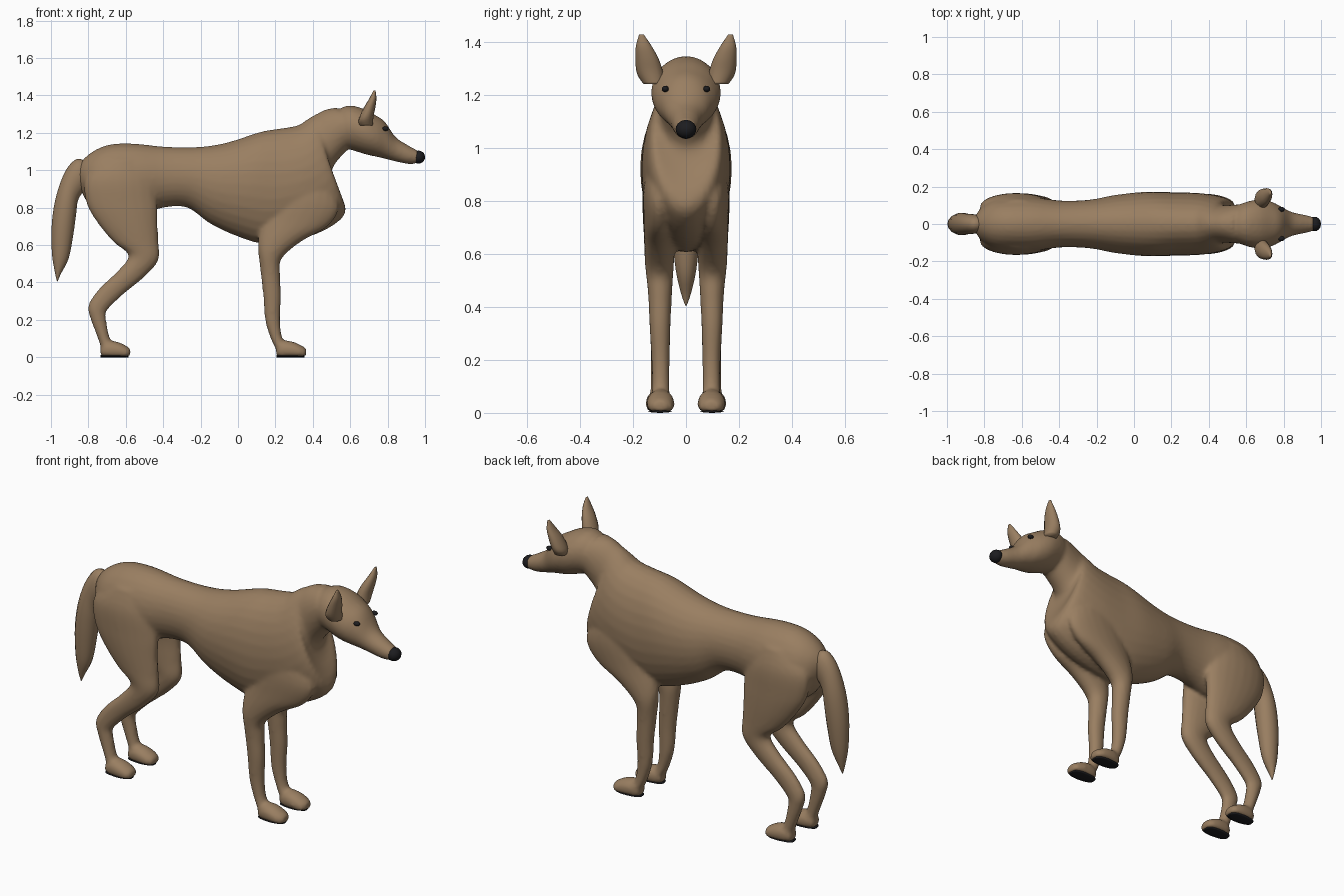
import bpy, bmesh, math
from mathutils import Vector


def material(name, rgb):
    m = bpy.data.materials.new(name)
    m.diffuse_color = (*rgb, 1)
    return m


FUR = material("tan fur", (0.32, 0.21, 0.12))
BLACK = material("black skin", (0.012, 0.012, 0.014))


def catmull(p0, p1, p2, p3, t):
    return [0.5 * (2 * b + (c - a) * t + (2 * a - 5 * b + 4 * c - d) * t * t
                   + (3 * b - a - 3 * c + d) * t ** 3)
            for a, b, c, d in zip(p0, p1, p2, p3)]


def smooth_stations(st, steps=4):
    out = []
    for i in range(len(st) - 1):
        p0, p3 = st[max(i - 1, 0)], st[min(i + 2, len(st) - 1)]
        out += [catmull(p0, st[i], st[i + 1], p3, k / steps) for k in range(steps)]
    return out + [list(st[-1])]


def loft(bm, stations, side=1, sides=20, floor=None):
    """Each station: side-view point A (x, z), point B (x, z), y centre, half width."""
    rings = []
    for xa, za, xb, zb, yc, w in smooth_stations(stations):
        ring = []
        for k in range(sides):
            a = math.tau * k / sides
            c = math.cos(a)
            x = (xa + xb) / 2 + c * (xa - xb) / 2
            z = (za + zb) / 2 + c * (za - zb) / 2
            if floor is not None:
                z = max(z, floor)
            ring.append(bm.verts.new((x, side * (yc + w * math.sin(a)), z)))
        rings.append(ring)
    faces = [bm.faces.new(rings[0]), bm.faces.new(rings[-1])]
    for r, s in zip(rings, rings[1:]):
        for k in range(sides):
            n = (k + 1) % sides
            faces.append(bm.faces.new((r[k], r[n], s[n], s[k])))
    bmesh.ops.recalc_face_normals(bm, faces=faces)


def finish(bm, name, mat):
    me = bpy.data.meshes.new(name)
    for f in bm.faces:
        f.smooth = True
    bm.to_mesh(me)
    bm.free()
    me.materials.append(mat)
    ob = bpy.data.objects.new(name, me)
    bpy.context.collection.objects.link(ob)
    return ob


def ellipsoid(name, loc, scale, mat):
    bm = bmesh.new()
    bmesh.ops.create_uvsphere(bm, u_segments=16, v_segments=10, radius=1)
    bmesh.ops.scale(bm, vec=scale, verts=bm.verts)
    bmesh.ops.translate(bm, vec=Vector(loc), verts=bm.verts)
    return finish(bm, name, mat)


# Torso and neck: back line point, belly line point, half width
TORSO = [
    (-.85, 1.03, -.85, .93, 0, .04), (-.81, 1.075, -.82, .85, 0, .09),
    (-.75, 1.115, -.76, .78, 0, .13), (-.67, 1.14, -.67, .75, 0, .145),
    (-.55, 1.142, -.53, .76, 0, .145), (-.38, 1.125, -.40, .80, 0, .125),
    (-.20, 1.125, -.27, .80, 0, .13), (-.05, 1.15, -.15, .715, 0, .155),
    (.12, 1.205, .0, .645, 0, .172), (.24, 1.225, .16, .605, 0, .17),
    (.32, 1.24, .38, .645, 0, .165), (.36, 1.265, .53, .72, 0, .15),
    (.39, 1.285, .575, .80, 0, .13), (.42, 1.30, .51, .95, 0, .105),
    (.47, 1.325, .51, 1.02, 0, .10), (.53, 1.335, .585, 1.11, 0, .105)]
# Head and muzzle
HEAD = [
    (.50, 1.30, .53, 1.12, 0, .08), (.58, 1.345, .60, 1.11, 0, .115),
    (.66, 1.333, .68, 1.085, 0, .132), (.73, 1.297, .74, 1.072, 0, .12),
    (.785, 1.26, .79, 1.06, 0, .093), (.84, 1.18, .85, 1.045, 0, .064),
    (.91, 1.133, .91, 1.033, 0, .05), (.965, 1.103, .96, 1.036, 0, .037)]
FRONT_LEG = [
    (.50, .92, .30, .98, .09, .055), (.54, .80, .20, .88, .10, .062),
    (.48, .70, .14, .74, .10, .06), (.34, .62, .11, .64, .10, .058),
    (.235, .53, .108, .57, .10, .054), (.225, .45, .12, .46, .098, .046),
    (.23, .33, .135, .33, .098, .04), (.225, .20, .145, .20, .096, .035),
    (.235, .11, .175, .10, .096, .033), (.26, .05, .205, .04, .096, .04)]
HIND_LEG = [
    (-.50, 1.06, -.74, 1.05, .075, .055), (-.45, .95, -.82, .95, .09, .072),
    (-.43, .82, -.81, .82, .095, .07), (-.43, .72, -.745, .71, .10, .062),
    (-.425, .62, -.665, .615, .10, .055), (-.425, .52, -.585, .545, .10, .048),
    (-.50, .43, -.645, .46, .10, .042), (-.62, .33, -.74, .37, .10, .036),
    (-.70, .25, -.80, .28, .10, .034), (-.705, .20, -.79, .21, .10, .033),
    (-.685, .10, -.745, .09, .10, .034), (-.66, .05, -.73, .04, .10, .04)]
# Paw, measured from its heel: x, top, bottom, half width
PAW = [(0, .05, .01, .03), (.03, .088, -.01, .046), (.09, .083, -.01, .053),
       (.14, .06, -.01, .046), (.16, .045, .01, .025)]
HEELS = {"front": (.205, .096), "hind": (-.735, .10)}

# Body skin: overlapping lofts fused into one smooth surface
bm = bmesh.new()
loft(bm, TORSO, sides=28)
loft(bm, HEAD, sides=24)
for side in (-1, 1):
    loft(bm, FRONT_LEG, side)
    loft(bm, HIND_LEG, side)
    for x0, yc in HEELS.values():
        loft(bm, [(x0 + x, t, x0 + x, b, yc, w) for x, t, b, w in PAW], side, floor=.006)
body = finish(bm, "body_head_and_legs", FUR)
fuse = body.modifiers.new("fuse", 'REMESH')
fuse.mode = 'VOXEL'
fuse.voxel_size = .011
fuse.use_smooth_shade = True
relax = body.modifiers.new("relax", 'SMOOTH')
relax.factor = .5
relax.iterations = 5

# Tail
bm = bmesh.new()
loft(bm, [(-.80, 1.04, -.80, .95, 0, .03), (-.86, 1.06, -.82, .90, 0, .05),
          (-.92, 1.0, -.855, .84, 0, .055), (-.97, .87, -.865, .77, 0, .06),
          (-.995, .72, -.88, .66, 0, .055), (-.995, .56, -.905, .53, 0, .04),
          (-.98, .46, -.945, .45, 0, .02), (-.968, .405, -.965, .405, 0, .003)], sides=14)
finish(bm, "tail", FUR)

# Ears, eyes and paw pads, one of each per side
for side, tag in ((-1, "right"), (1, "left")):
    bm = bmesh.new()
    loft(bm, [(.72, 1.24, .65, 1.24, .12, .04), (.725, 1.29, .645, 1.27, .135, .05),
              (.735, 1.34, .67, 1.33, .147, .044), (.74, 1.385, .70, 1.38, .159, .03),
              (.735, 1.427, .725, 1.427, .168, .009)], side, sides=12)
    finish(bm, "ear_" + tag, FUR)
    ellipsoid("eye_" + tag, (.788, side * .078, 1.222), (.018, .013, .012), BLACK)
    for leg, (x0, yc) in HEELS.items():
        bm = bmesh.new()
        loft(bm, [(x0 + x, .012, x0 + x, 0, yc, w) for x, w in
                  ((.0, .02), (.02, .035), (.08, .043), (.13, .036), (.15, .018))],
             side, sides=8)
        finish(bm, f"{leg}_paw_pad_{tag}", BLACK)

# Nose
ellipsoid("nose", (.965, 0, 1.07), (.035, .039, .035), BLACK)
